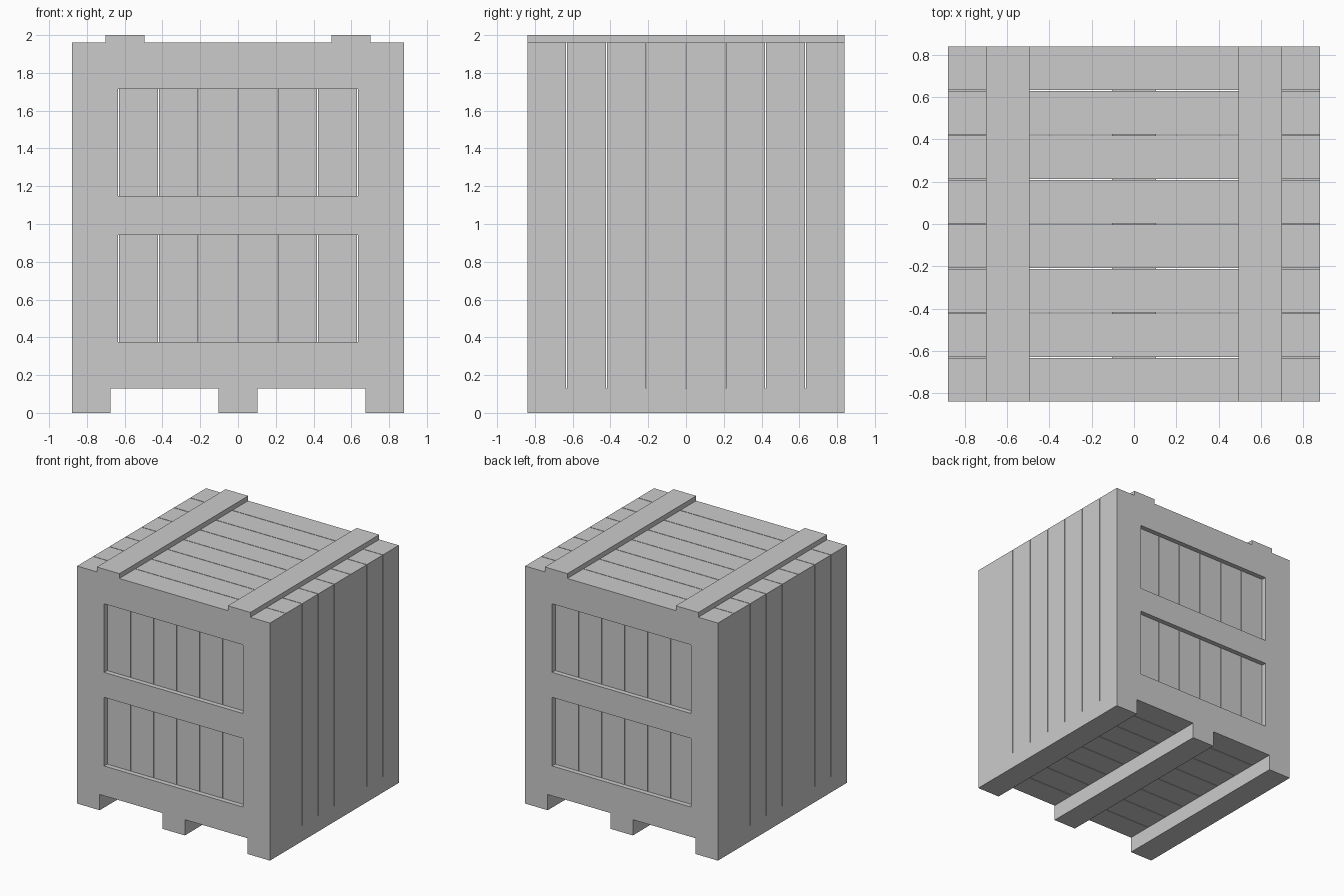
import bpy
import bmesh
from mathutils import Vector

if "Cube" in bpy.data.objects:
    bpy.data.objects.remove(bpy.data.objects["Cube"])

W, D = 0.88, 0.84          # half width (x), half depth (y)
T = 0.04                   # plank thickness
B = 0.206                  # plank width
N = 8                      # planks per panel
PITCH = (2 * D - B) / (N - 1)


def build(name, boxes):
    """One object made of axis-aligned boxes given as (x0, x1, y0, y1, z0, z1)."""
    bm = bmesh.new()
    for x0, x1, y0, y1, z0, z1 in boxes:
        verts = bmesh.ops.create_cube(bm, size=1)["verts"]
        bmesh.ops.scale(bm, vec=Vector((x1 - x0, y1 - y0, z1 - z0)), verts=verts)
        centre = Vector((x0 + x1, y0 + y1, z0 + z1)) / 2
        bmesh.ops.translate(bm, vec=centre, verts=verts)
    mesh = bpy.data.meshes.new(name)
    bm.to_mesh(mesh)
    bm.free()
    obj = bpy.data.objects.new(name, mesh)
    bpy.context.collection.objects.link(obj)
    return obj


# Plank spans across a panel
spans = [(-D + i * PITCH, -D + i * PITCH + B) for i in range(N)]
Z0, Z1 = 0.17, 1.92        # wall bottom and top

# Runners under the crate
build("runners", [(c - B / 2, c + B / 2, -D, D, 0, 0.13)
                  for c in (-W + B / 2, 0, W - B / 2)])

# Floor and lid planks
build("floor_planks", [(-W, W, a, b, 0.13, Z0) for a, b in spans])
build("lid_planks", [(-W, W, a, b, Z1, Z1 + T) for a, b in spans])

# Battens on the lid
build("lid_battens", [(c - B / 2, c + B / 2, -D, D, Z1 + T, 2.0)
                      for c in (-0.598, 0.598)])

# Side walls
for name, s in (("left", -1), ("right", 1)):
    x0, x1 = sorted((s * (W - T), s * W))
    build(name + "_wall_planks", [(x0, x1, a, b, Z0, Z1) for a, b in spans])

# Front and back walls: recessed planks with a raised frame
for name, s in (("front", -1), ("back", 1)):
    y0, y1 = sorted((s * (D - 2 * T), s * (D - T)))
    build(name + "_wall_planks", [(a, b, y0, y1, Z0, Z1) for a, b in spans])
    f0, f1 = sorted((s * (D - T), s * D))
    inner, mid = D - B, (Z0 + Z1) / 2
    build(name + "_frame", [
        (-D, D, f0, f1, Z0, Z0 + B),
        (-D, D, f0, f1, Z1 - B, Z1),
        (-D, -inner, f0, f1, Z0 + B, Z1 - B),
        (inner, D, f0, f1, Z0 + B, Z1 - B),
        (-inner, inner, f0, f1, mid - B / 2, mid + B / 2),
    ])
